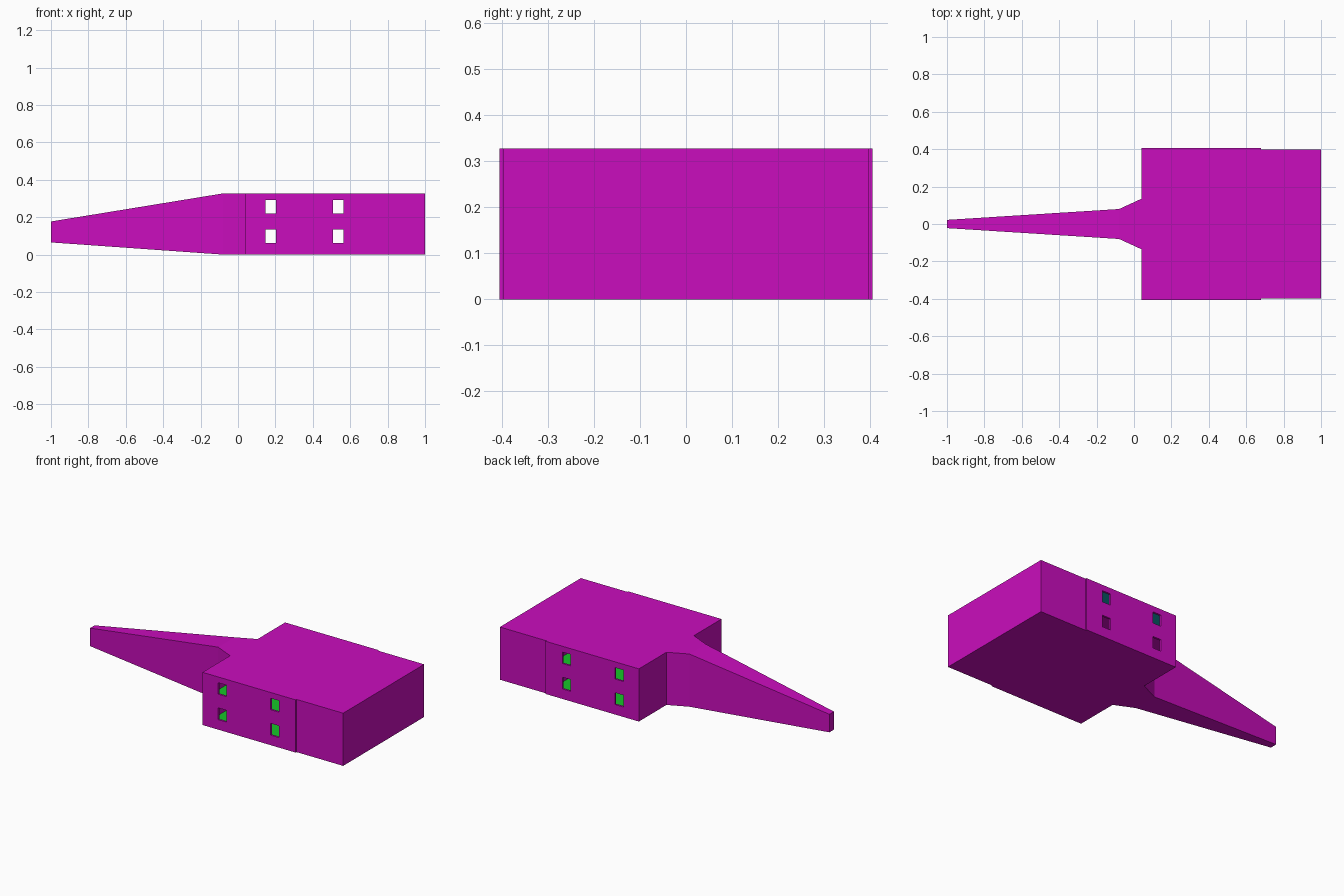
import bpy
import bmesh

cube = bpy.data.objects.get("Cube")
if cube:
    bpy.data.objects.remove(cube, do_unlink=True)


def material(name, rgb):
    mat = bpy.data.materials.new(name)
    mat.use_nodes = True
    mat.diffuse_color = (*rgb, 1)
    mat.node_tree.nodes["Principled BSDF"].inputs["Base Color"].default_value = (*rgb, 1)
    return mat


MAGENTA = material("magenta", (0.59, 0.004, 0.51))
GREEN = material("floor green", (0.008, 0.56, 0.022))
TEAL = material("ceiling teal", (0.008, 0.38, 0.48))


def finish(name, bm, mat):
    bmesh.ops.recalc_face_normals(bm, faces=bm.faces)
    mesh = bpy.data.meshes.new(name)
    bm.to_mesh(mesh)
    bm.free()
    mesh.materials.append(mat)
    obj = bpy.data.objects.new(name, mesh)
    bpy.context.collection.objects.link(obj)
    return obj


def loft(name, sections, mat):
    """Join rectangular sections (x, half width, bottom, top) into a closed solid."""
    bm = bmesh.new()
    rings = [[bm.verts.new((x, sy * w, z)) for sy, z in ((-1, lo), (1, lo), (1, hi), (-1, hi))]
             for x, w, lo, hi in sections]
    for a, b in zip(rings, rings[1:]):
        for i in range(4):
            j = (i + 1) % 4
            bm.faces.new((a[i], a[j], b[j], b[i]))
    bm.faces.new(rings[0])
    bm.faces.new(rings[-1])
    return finish(name, bm, mat)


def box(name, x0, x1, half, z0, z1, mat):
    return loft(name, [(x0, half, z0, z1), (x1, half, z0, z1)], mat)


X0, X1, TOP = 0.04, 0.68, 0.327
OUTER, WALL = 0.405, 0.012
INNER = OUTER - WALL

# Side walls: a grid with the window cells left open, thickened inwards
xs = [X0, 0.147, 0.204, 0.508, 0.565, X1]
zs = [0, 0.062, 0.135, 0.22, 0.291, TOP]
for name, side in (("front_window_wall", -1), ("back_window_wall", 1)):
    bm = bmesh.new()
    grid = [[bm.verts.new((x, side * (OUTER - WALL / 2), z)) for z in zs] for x in xs]
    for i in range(len(xs) - 1):
        for j in range(len(zs) - 1):
            if not (i % 2 and j % 2):
                bm.faces.new((grid[i][j], grid[i + 1][j], grid[i + 1][j + 1], grid[i][j + 1]))
    wall = finish(name, bm, MAGENTA)
    solid = wall.modifiers.new("thickness", 'SOLIDIFY')
    solid.thickness = WALL
    solid.offset = 0

# End wall and the solid block behind the rooms
box("end_wall", X0, X0 + WALL, INNER, 0, TOP, MAGENTA)
box("end_block", X1, 1.0, 0.397, 0, TOP, MAGENTA)

# Two storeys: slabs with coloured floor and ceiling plates
A, B = X0 + WALL, X1
box("base_slab", A, B, INNER, 0, 0.008, MAGENTA)
box("middle_slab", A, B, INNER, 0.155, 0.166, MAGENTA)
box("roof_slab", A, B, INNER, TOP - 0.01, TOP, MAGENTA)
box("lower_floor", A, B, INNER, 0.008, 0.011, GREEN)
box("upper_floor", A, B, INNER, 0.166, 0.169, GREEN)
box("upper_ceiling", A, B, INNER, TOP - 0.013, TOP - 0.01, TEAL)

# Tapering tail with a flared root
loft("tail", [(-1.0, 0.022, 0.065, 0.177),
              (-0.08, 0.08, 0, TOP),
              (X0, 0.135, 0, TOP)], MAGENTA)
